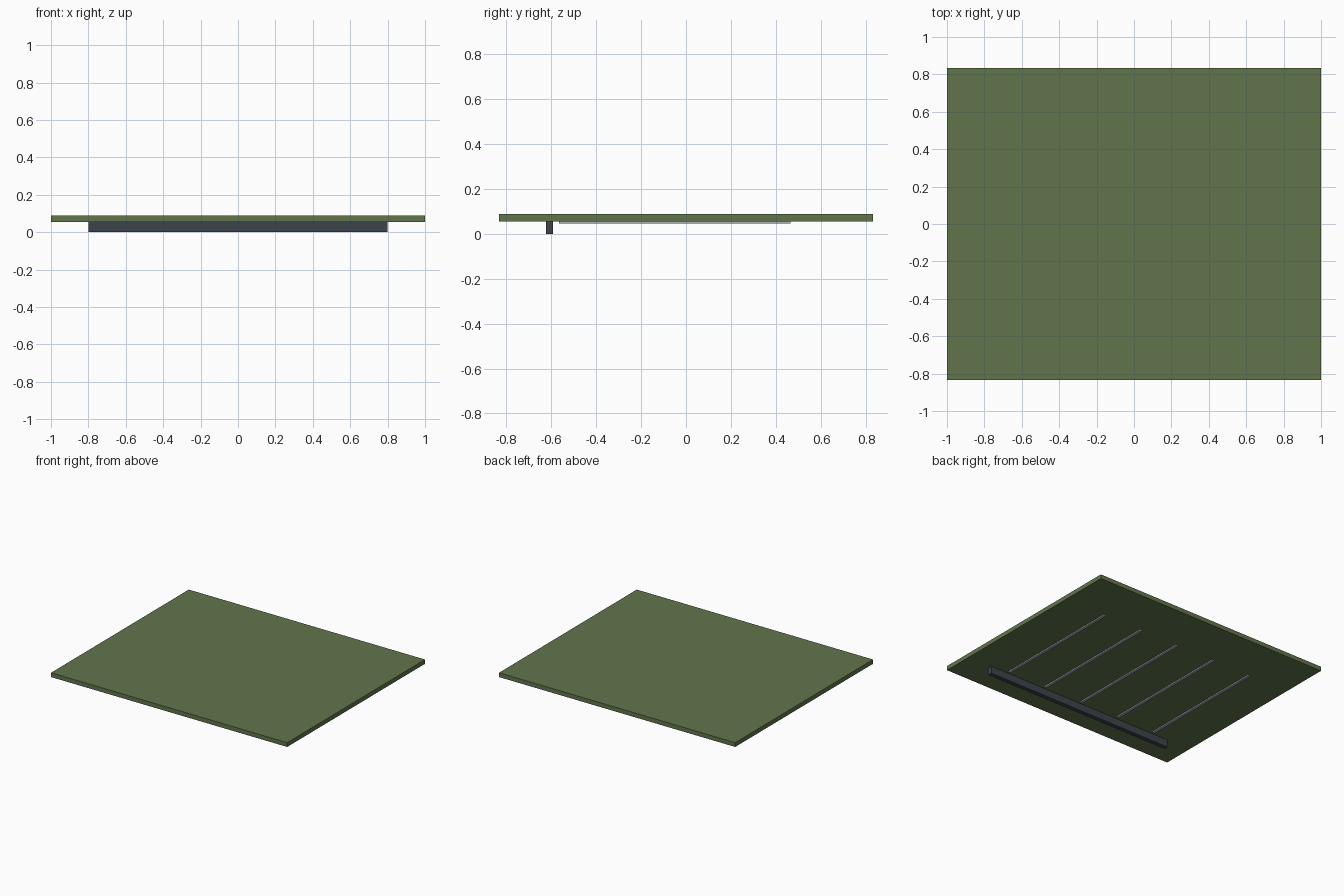
import bpy

cube = bpy.data.objects.get("Cube")
if cube:
    bpy.data.objects.remove(cube, do_unlink=True)


def make_material(name, rgb):
    mat = bpy.data.materials.new(name)
    mat.use_nodes = True
    color = (*rgb, 1.0)
    mat.diffuse_color = color
    mat.node_tree.nodes["Principled BSDF"].inputs["Base Color"].default_value = color
    return mat


def box(name, low, high, mat):
    """Box spanning two opposite corners."""
    center = [(a + b) / 2 for a, b in zip(low, high)]
    bpy.ops.mesh.primitive_cube_add(size=1, location=center)
    obj = bpy.context.object
    obj.name = name
    obj.scale = [b - a for a, b in zip(low, high)]
    bpy.ops.object.transform_apply(location=False, rotation=False, scale=True)
    obj.data.materials.append(mat)
    return obj


green = make_material("olive green", (0.12, 0.178, 0.073))
dark = make_material("dark slate", (0.046, 0.056, 0.068))
grey = make_material("light grey", (0.42, 0.44, 0.47))

UNDERSIDE = 0.056

# Flat panel
box("panel", (-1, -0.833, UNDERSIDE), (1, 0.833, 0.089), green)

# Deep rail under the front edge
box("front_rail", (-0.8, -0.625, 0), (0.8, -0.592, UNDERSIDE), dark)

# Five thin ribs running front to back under the panel
for i in range(5):
    x = (i - 2) * 0.327
    box(f"rib_{i + 1}", (x - 0.01, -0.567, 0.047), (x + 0.01, 0.465, UNDERSIDE), grey)
